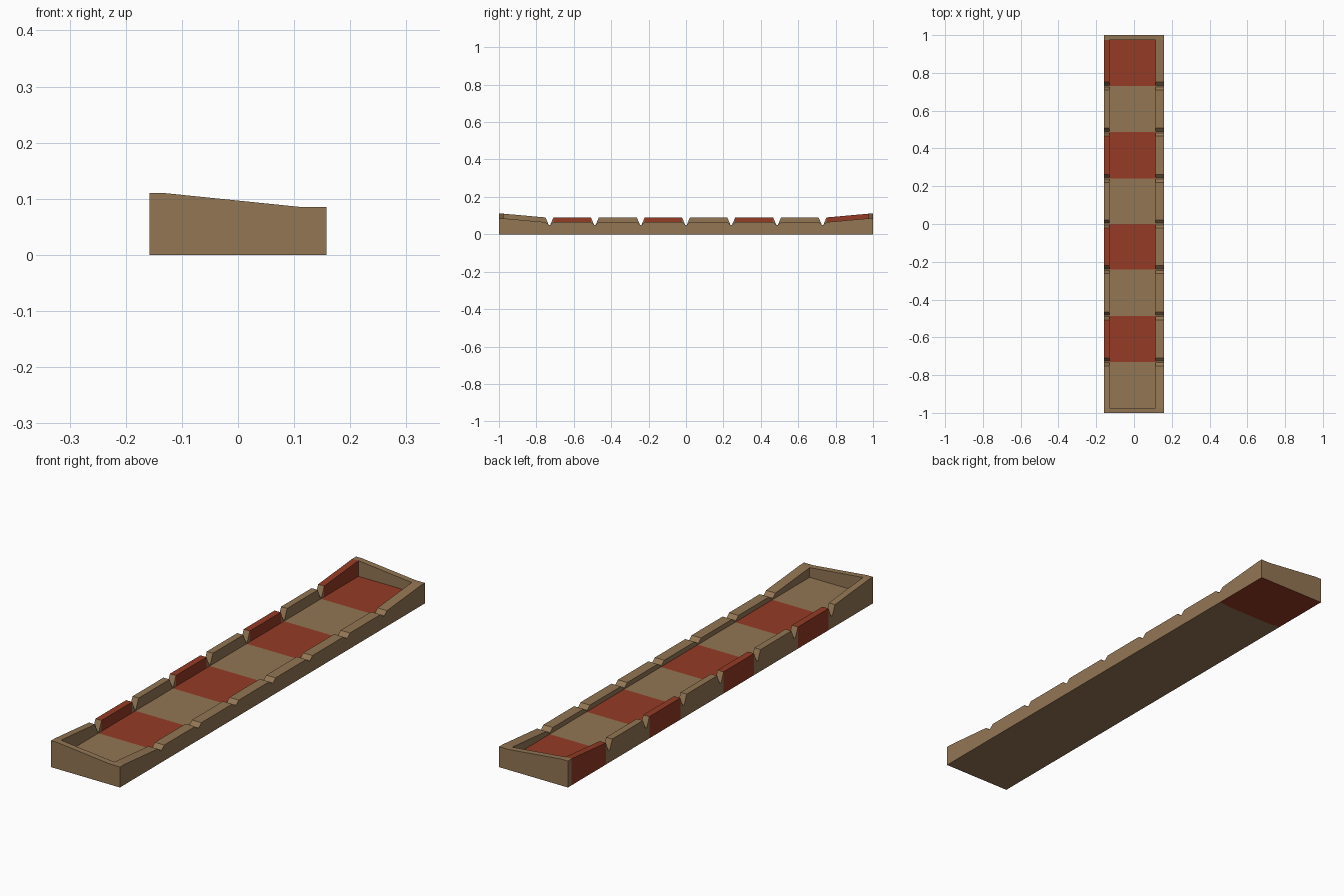
import bpy

if "Cube" in bpy.data.objects:
    bpy.data.objects.remove(bpy.data.objects["Cube"])


def material(name, rgb):
    m = bpy.data.materials.new(name)
    m.diffuse_color = (*rgb, 1)
    m.use_nodes = True
    m.node_tree.nodes["Principled BSDF"].inputs["Base Color"].default_value = m.diffuse_color
    return m


TAN = material("tan wood", (0.29, 0.18, 0.088))
RED = material("red paint", (0.30, 0.044, 0.018))

XL, XLI, XRI, XR = -0.158, -0.13, 0.115, 0.158   # outer / inner wall planes
END = 0.975                                      # inner plane of the end walls
FLOOR = 0.045
NOTCHES = [-0.73, -0.487, -0.242, 0.0, 0.242, 0.487, 0.73]


def strip(name, profile, x0, x1, colour):
    """Solid bar along y. profile: (y, top z at x0, top z at x1).
    colour(y_mid, side) says whether a face is red."""
    verts, faces, mats = [], [], []
    for y, zl, zr in profile:
        verts += [(x0, y, 0), (x1, y, 0), (x1, y, zr), (x0, y, zl)]
    n = len(profile)
    for i in range(n - 1):
        a, b = 4 * i, 4 * i + 4
        ym = (profile[i][0] + profile[i + 1][0]) / 2
        for k, side in enumerate(("bottom", "right", "top", "left")):
            k2 = (k + 1) % 4
            faces.append((a + k, b + k, b + k2, a + k2))
            mats.append(int(colour(ym, side)))
    faces += [(0, 1, 2, 3), tuple(4 * (n - 1) + k for k in (3, 2, 1, 0))]
    mats += [0, 0]
    me = bpy.data.meshes.new(name)
    me.from_pydata(verts, [], faces)
    me.materials.append(TAN)
    me.materials.append(RED)
    for p, m in zip(me.polygons, mats):
        p.material_index = m
    ob = bpy.data.objects.new(name, me)
    bpy.context.collection.objects.link(ob)
    return ob


def wall_profile(mid, end):
    """Notched rail that ramps up towards both ends."""
    pts = [(-1, end), (-END, end)]
    for c in NOTCHES:
        pts += [(c - 0.021, mid), (c - 0.004, 0.05), (c + 0.004, 0.05), (c + 0.021, mid)]
    pts += [(END, end), (1, end)]
    return [(y, z, z) for y, z in pts]


def red_segment(y):
    """Every other segment between notches is red, ending with the back one."""
    edges = [-1] + NOTCHES + [1]
    for i in range(8):
        if edges[i] <= y < edges[i + 1]:
            return i % 2 == 1
    return False


def red_wall(y, side):
    if side == "bottom":
        return y > 0.74
    near_notch = min(abs(y - c) for c in NOTCHES) < 0.021
    return red_segment(y) and not near_notch and y < END


def red_floor(y, side):
    if side == "bottom":
        return y > 0.74
    return side == "top" and red_segment(y)


def red_bottom(y, side):
    return side == "bottom" and y > 0.74


# side rails: tall painted left one, low plain right one
strip("left_rail", wall_profile(0.09, 0.11), XL, XLI, red_wall)
strip("right_rail", wall_profile(0.065, 0.085), XRI, XR, red_bottom)

# floor with painted bands
strip("floor", [(y, FLOOR, FLOOR) for y in [-END] + NOTCHES + [END]], XLI, XRI, red_floor)

# sloping end walls
strip("front_end_wall", [(-1, 0.11, 0.085), (-END, 0.11, 0.085)], XLI, XRI, red_bottom)
strip("back_end_wall", [(END, 0.11, 0.085), (1, 0.11, 0.085)], XLI, XRI, red_bottom)
